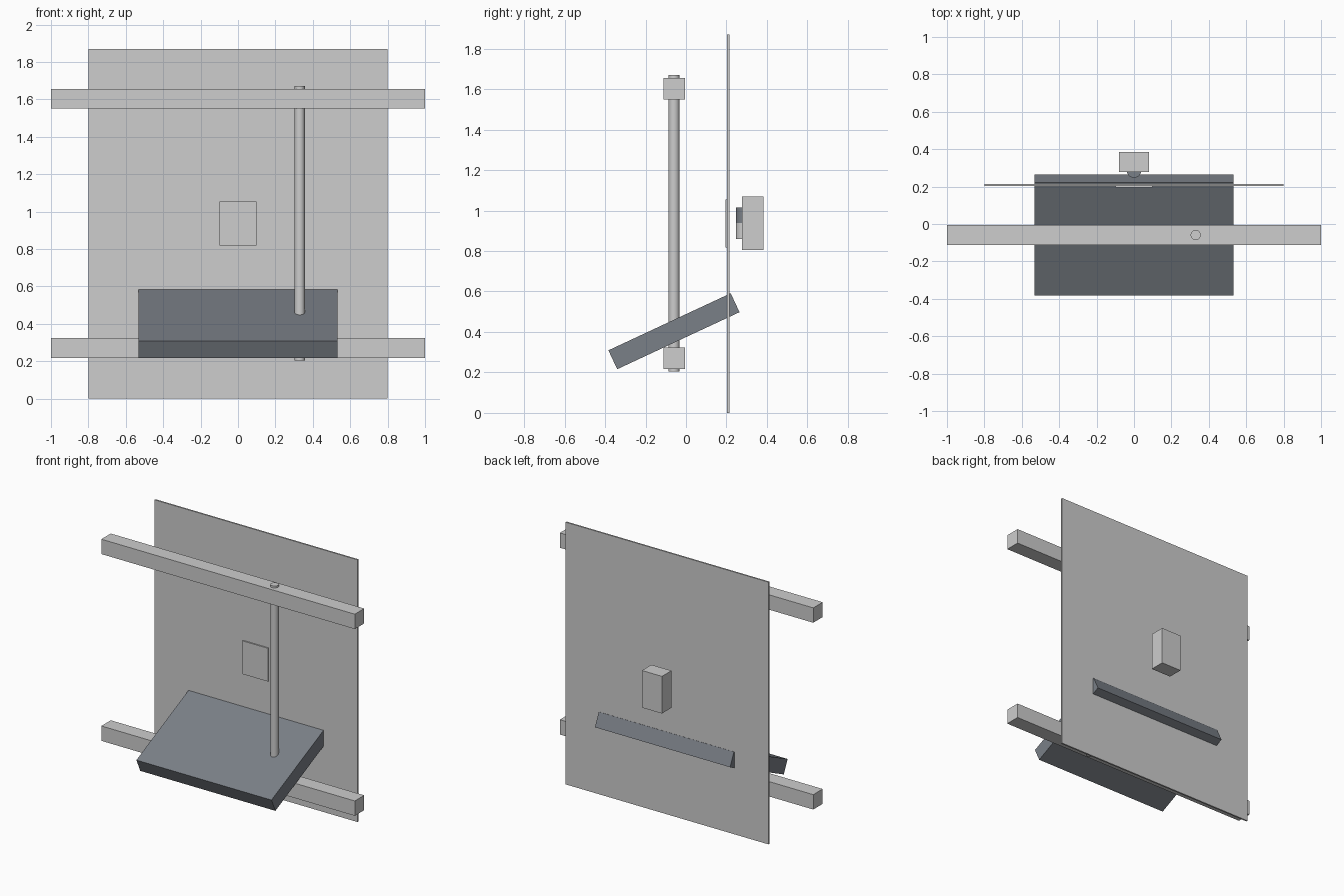
import bpy, math

if "Cube" in bpy.data.objects:
    bpy.data.objects.remove(bpy.data.objects["Cube"])


def material(name, r, g, b):
    m = bpy.data.materials.new(name)
    m.diffuse_color = (r, g, b, 1)
    m.use_nodes = True
    m.node_tree.nodes["Principled BSDF"].inputs["Base Color"].default_value = m.diffuse_color
    return m


light_grey = material("light grey", 0.61, 0.61, 0.61)
slate_grey = material("slate grey", 0.195, 0.214, 0.242)


def finish(name, mat):
    ob = bpy.context.object
    ob.name = name
    ob.data.materials.append(mat)
    return ob


def box(name, lo, hi, mat, tilt=0):
    """Box between two corners, optionally tilted about x."""
    centre = [(a + b) / 2 for a, b in zip(lo, hi)]
    bpy.ops.mesh.primitive_cube_add(size=1, location=centre)
    ob = finish(name, mat)
    ob.scale = [b - a for a, b in zip(lo, hi)]
    bpy.ops.object.transform_apply(location=False, rotation=False, scale=True)
    ob.rotation_euler.x = math.radians(tilt)
    return ob


def rod(name, x, y, z0, z1, r, mat):
    """Smooth upright cylinder."""
    bpy.ops.mesh.primitive_cylinder_add(vertices=32, radius=r, depth=z1 - z0,
                                        location=(x, y, (z0 + z1) / 2))
    ob = finish(name, mat)
    bpy.ops.object.shade_smooth_by_angle(angle=math.radians(30))
    return ob


# Upright sheet with a small plate on its front
box("back_panel", (-0.8, 0.203, 0), (0.8, 0.214, 1.87), light_grey)
box("front_plate", (-0.1, 0.194, 0.818), (0.1, 0.203, 1.055), light_grey)

# Two horizontal rails joined by an upright rod
for name, z in (("lower_rail", 0.218), ("upper_rail", 1.55)):
    box(name, (-1, -0.112, z), (1, -0.006, z + 0.106), light_grey)
rod("upright_rod", 0.33, -0.059, 0.205, 1.67, 0.027, light_grey)

# Tilted slab passing through the panel
box("tilted_slab", (-0.533, -0.393, 0.352), (0.533, 0.274, 0.455), slate_grey, tilt=25)

# Block behind the panel with a two-tone stub on its face
box("rear_block", (-0.079, 0.277, 0.805), (0.079, 0.384, 1.07), light_grey)
rod("stub_lower", 0, 0.285, 0.86, 0.938, 0.038, light_grey)
rod("stub_upper", 0, 0.285, 0.938, 1.015, 0.038, slate_grey)
